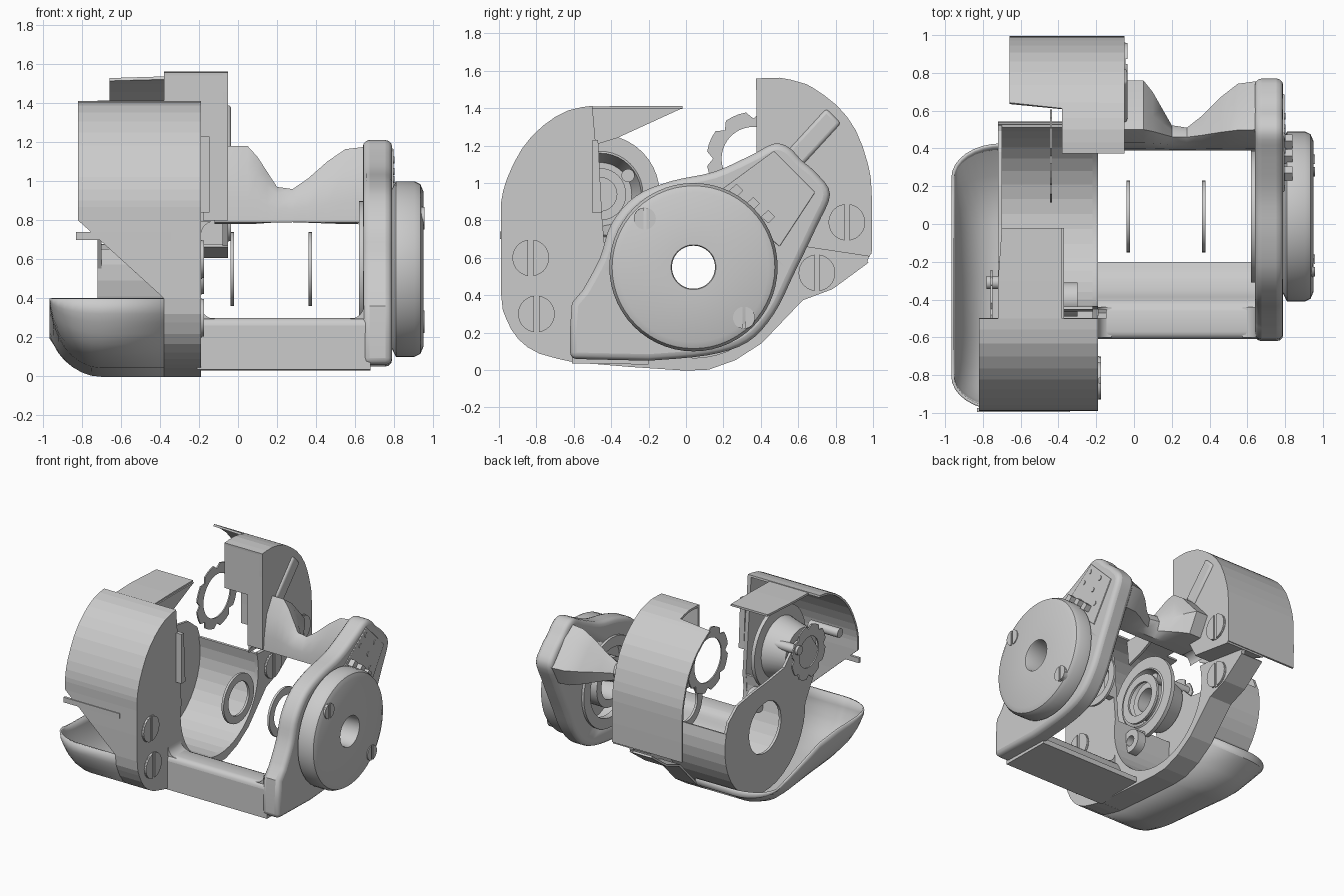
import bpy, bmesh, math
from math import sin, cos, pi, radians

if "Cube" in bpy.data.objects:
    bpy.data.objects.remove(bpy.data.objects["Cube"])

AX = (0.04, 0.55)  # main spool axis (y, z)

def finish(name, verts, faces, smooth=None, thick=0, bevel=0):
    me = bpy.data.meshes.new(name)
    me.from_pydata(verts, [], faces)
    bm = bmesh.new(); bm.from_mesh(me)
    bmesh.ops.recalc_face_normals(bm, faces=bm.faces)
    bm.to_mesh(me); bm.free()
    ob = bpy.data.objects.new(name, me)
    bpy.context.collection.objects.link(ob)
    if thick:
        m = ob.modifiers.new("shell", 'SOLIDIFY'); m.thickness = thick; m.offset = 0
    if bevel:
        m = ob.modifiers.new("round", 'BEVEL'); m.width = bevel; m.segments = 3
        m.limit_method = 'ANGLE'; m.angle_limit = radians(50)
    if smooth:
        bpy.ops.object.select_all(action='DESELECT')
        bpy.context.view_layer.objects.active = ob
        ob.select_set(True)
        bpy.ops.object.shade_smooth_by_angle(angle=radians(smooth))
    return ob

def arc(c, r, a0, a1, n):
    return [(c[0] + r * cos(radians(a0 + (a1 - a0) * i / n)),
             c[1] + r * sin(radians(a0 + (a1 - a0) * i / n))) for i in range(n + 1)]

def curve(p, k=4):
    """Smooth an open (y, z) line through its points."""
    n, out = len(p), []
    g = lambda i: p[max(0, min(n - 1, i))]
    for i in range(n - 1):
        a, b, c, d = g(i - 1), g(i), g(i + 1), g(i + 2)
        for s in range(k):
            t = s / k
            out.append(tuple(0.5 * (2 * b[j] + (c[j] - a[j]) * t + (2 * a[j] - 5 * b[j] + 4 * c[j] - d[j]) * t * t
                                    + (3 * b[j] - a[j] - 3 * c[j] + d[j]) * t ** 3) for j in (0, 1)))
    return out + [p[-1]]

def plate(name, outline, x0, x1, bevel=0, smooth=30):
    n = len(outline)
    v = [(x, y, z) for x in (x0, x1) for y, z in outline]
    f = [list(range(n)), list(range(n, 2 * n))]
    f += [(i, (i + 1) % n, n + (i + 1) % n, n + i) for i in range(n)]
    return finish(name, v, f, smooth, bevel=bevel)

def lathe(name, c, prof, n=40, teeth=0):
    """Closed (x, r) profile spun around an x axis; teeth notch the outer rim."""
    m, v, big = len(prof), [], max(r for _, r in prof)
    for i in range(n):
        a = 2 * pi * i / n
        for x, r in prof:
            k = 0.86 if teeth and r == big and i % teeth == 0 else 1
            v.append((x, c[0] + r * k * cos(a), c[1] + r * k * sin(a)))
    f = [(i * m + j, ((i + 1) % n) * m + j, ((i + 1) % n) * m + (j + 1) % m, i * m + (j + 1) % m)
         for i in range(n) for j in range(m)]
    return finish(name, v, f, None if teeth else 35)

def ring(name, c, x0, x1, ri, ro, teeth=0):
    return lathe(name, c, [(x0, ri), (x0, ro), (x1, ro), (x1, ri)], teeth=teeth)

def pin(name, c, x0, x1, r):
    return plate(name, arc(c, r, 0, 345, 23), x0, x1)

def ribbon(name, pts, thick=0.016):
    """Bent sheet from (y, z, x0, x1) stations."""
    v = [(x, p[0], p[1]) for p in pts for x in p[2:]]
    return finish(name, v, [(2 * i, 2 * i + 1, 2 * i + 3, 2 * i + 2) for i in range(len(pts) - 1)], thick=thick)

def screw(name, x, c, r):
    pin(name + "_base", c, x - 0.02, x + 0.005, r)
    for tag, a in (("left", 98), ("right", -82)):
        plate(name + "_" + tag, arc(c, r * 0.98, a, a + 164, 14), x, x + 0.015)

def fillet(name, x, z, sx, sz, y0, y1, r=.07):
    """Concave corner wedge in the spool window."""
    o = [(x, z)] + [(x + sx * r * (1 - sin(t * pi / 12)), z + sz * r * (1 - cos(t * pi / 12))) for t in range(7)]
    n = len(o)
    v = [(a, y, b) for y in (y0, y1) for a, b in o]
    finish(name, v, [list(range(n)), list(range(n, 2 * n))] +
           [(i, (i + 1) % n, n + (i + 1) % n, n + i) for i in range(n)], 30)

# right side plate with a round recess
right_outline = [(-.62, .06), (-.62, .22), (-.61, .36)] + curve(
    [(-.55, .43), (-.46, .6), (-.40, .78), (-.27, .93), (-.08, 1.01), (.15, 1.06), (.35, 1.15), (.47, 1.21),
     (.55, 1.19), (.62, 1.12), (.70, 1.05), (.77, .94), (.70, .77), (.58, .52), (.47, .3),
     (.33, .15), (.12, .08), (-.2, .05)])
right = plate("right_side_plate", right_outline, .64, .79, .035)
cut = pin("recess_cutter", AX, .5, .9, .34)
cut.hide_render = True
m = right.modifiers.new("recess", 'BOOLEAN'); m.object = cut; m.solver = 'EXACT'
bpy.context.view_layer.update()
right_mesh = bpy.data.meshes.new_from_object(right.evaluated_get(bpy.context.evaluated_depsgraph_get()))
right.modifiers.clear()
right.data = right_mesh
bpy.data.objects.remove(cut)
ring("right_inner_ring", AX, .62, .67, .27, .35)
ring("right_bearing", AX, .62, .80, .13, .19)

# round knob cover with two screws
lathe("knob_cover", AX, [(.79, .115), (.79, .41), (.81, .45), (.905, .45), (.935, .435), (.95, .4), (.95, .12), (.94, .115)], 56)
screw("knob_screw_upper", .942, (-.22, .81), .06)
screw("knob_screw_lower", .942, (.31, .28), .06)

# raised adjuster panel with studs and clips
plate("adjuster_panel", [(.17, .95), (.47, 1.17), (.69, .95), (.5, .66)], .78, .797, .005)
for i, c in enumerate([(.39, 1.05), (.46, 1.11), (.49, .95), (.57, 1.01), (.51, .83)]):
    pin(f"panel_stud_{i}", c, .79, .802, .018)
for i, (y, z) in enumerate([(.27, .96), (.36, .89), (.44, .82)]):
    plate(f"panel_clip_{i}", [(y - .04, z), (y, z + .035), (y + .035, z), (y, z - .035)], .79, .84)

# lower front crossbar, rounded on top
plate("front_crossbar", [(-.61, .035), (-.61, .26)] + arc((-.57, .26), .04, 180, 90, 4) +
      curve([(-.46, .3), (-.41, .27), (-.36, .18), (-.28, .1), (-.2, .07)]) + [(-.2, .03)], -.21, .68)

# rear thumb rest: closed section, thick at both ends and slim in the middle
full = [(.39, .79), (.40, .9), (.43, 1.06), (.50, 1.18), (.60, 1.11), (.76, .93), (.68, .78), (.5, .78)]
slim = [(.39, .79), (.395, .86), (.42, .93), (.46, .96), (.49, .94), (.51, .89), (.49, .83), (.45, .79)]
v, xs = [], [(-.12, 1), (.05, 1), (.1, .75), (.15, .4), (.2, .05), (.28, 0), (.36, .25), (.46, .65), (.55, .93), (.68, 1)]
for x, k in xs:
    v += [(x, b[0] + (a[0] - b[0]) * k, b[1] + (a[1] - b[1]) * k) for a, b in zip(full, slim)]
f = [(8 * i + j, 8 * i + (j + 1) % 8, 8 * i + 8 + (j + 1) % 8, 8 * i + 8 + j) for i in range(len(xs) - 1) for j in range(8)]
finish("thumb_rest", v, f + [list(range(8)), list(range(len(v) - 8, len(v)))], 35)

# rounded corners of the spool window
for nm, x, sx in (("left", -.19, 1), ("right", .645, -1)):
    fillet(f"lower_{nm}_fillet", x, .295, sx, 1, -.6, -.44)
    fillet(f"upper_{nm}_fillet", x, .795, sx, -1, .4, .55)

# left frame: side plate wrapping the spool opening
front = curve([(-.5, 1.405), (-.63, 1.38), (-.76, 1.30), (-.87, 1.18), (-.95, 1.02), (-.98, .9), (-.98, .8), (-.98, .4),
               (-.955, .28), (-.89, .17), (-.78, .095), (-.6, .05)], 2)
under = [(-.3, .025), (0, .005), (.12, .01), (.26, .06), (.4, .15)]
tail = [(.62, .38), (.78, .44), (.97, .58)]
plate("left_frame_plate", front + under + tail + [(.98, .61), (.62, .67)] + arc(AX, .485, 15, -192, 30), -.22, -.19)

# front outer shell, cut away diagonally on its left
ribbon("front_shell", [(y, z, -.38 - .44 * min(1, max(0, (z - .4) / .4)), -.19) for y, z in front])
ribbon("lower_shell", [(y, z, -.38, -.19) for y, z in front[-1:] + under + tail])
ribbon("shell_top_flap", [(-.52, 1.4, -.72, -.38), (-.3, 1.405, -.72, -.38), (-.02, 1.405, -.7, -.38)])
plate("shell_top_gusset", [(-.52, 1.4), (-.02, 1.4), (-.37, 1.24), (-.5, 1.2)], -.39, -.37)
plate("front_trim_strip", [(-.995, .70), (-.995, .74), (-.975, .74), (-.975, .70)], -.83, -.34)

# rounded lower left bowl with its rim falling toward the back
rim = [p for p in front if p[1] <= .41] + under + [(.42, .2)]
steps, n, v = 8, len(rim), []
for s in range(-1, steps + 1):
    t = max(s, 0) / steps * pi / 2
    x = -.379 if s < 0 else -.7 - .26 * sin(t)
    for y, z in rim:
        top = .4 - .2 * min(1, max(0, (y + .4) / .8))
        v.append((x, -.28 + (y + .28) * (1 - .25 * (1 - cos(t))), top - (top - z) * max(cos(t), .04)))
f = [(s * n + i, s * n + i + 1, (s + 1) * n + i + 1, (s + 1) * n + i) for s in range(steps + 1) for i in range(n - 1)]
finish("lower_bowl", v, f, 22, thick=.015)

# spool cup: faceted wall and end plate with a hole
ribbon("spool_cup_wall", [(y, z, -.72, -.2) for y, z in arc(AX, .495, 15, -192, 22)])
end = arc(AX, .5, 25, -180, 24) + [(-.58, .75), (-.62, .93), (-.5, 1.1), (-.33, 1.06), (-.2, .93), (0, .9), (.2, .88), (.38, .85)]
hole = [(AX[0] + .2 * cos(a), AX[1] + .2 * sin(a)) for a in (math.atan2(z - AX[1], y - AX[0]) for y, z in end)]
n = len(end)
finish("spool_cup_end", [(-.71, y, z) for y, z in end + hole],
       [(i, (i + 1) % n, n + (i + 1) % n, n + i) for i in range(n)], thick=.02)

# spool rings
for x in (-.03, .37):
    ring(f"spool_ring_{'left' if x < 0 else 'right'}", AX, x - .009, x + .009, .13, .19)

# toothed rings, bearing and pins inside the left housing
ring("upper_toothed_ring", (.36, 1.13), -.445, -.435, .17, .25, teeth=5)
ring("front_toothed_ring", (-.45, .97), -.76, -.75, .12, .21, teeth=5)
B = (-.46, .94)
ring("front_bearing_plate", B, -.50, -.47, .22, .32)
lathe("front_bearing_cup", B, [(-.68, .1), (-.68, .19), (-.48, .24), (-.46, .22), (-.6, .17), (-.6, .1)])
ring("front_bearing", B, -.6, -.5, .09, .14)
for i, (y, z, a, b) in enumerate([(-.31, 1.04, -.78, -.45), (-.84, .97, -.76, -.5)]):
    pin(f"housing_pin_{i}", (y, z), a, b, .035)
ring("small_bushing", (-.4, .5), -.37, -.3, .04, .09)
plate("front_edge_lug", [(-.5, .84), (-.5, 1.23), (-.47, 1.23), (-.45, .84)], -.19, -.145)

# rear upper housing: skin, stepped front wall and side cheek
back = curve([(.375, 1.55), (.5, 1.555), (.61, 1.53), (.67, 1.505), (.8, 1.41), (.9, 1.28), (.965, 1.1), (.985, .95), (.985, .62)], 2)
ribbon("rear_shell", [(y, z, -.66 if y > .63 else -.38, -.05) for y, z in back])
ribbon("rear_front_wall", [(.385, 1.55, -.38, -.05), (.385, 1.2, -.38, -.05)])
ribbon("rear_front_wall_lower", [(.385, 1.2, -.18, -.05), (.385, .8, -.18, -.05)])
plate("rear_cheek", back + [(.62, .67), (.56, .78), (.39, .8), (.38, 1.1)], -.08, -.05)
ribbon("rear_lower_ledge", [(.985, .615, -.38, -.05), (.62, .67, -.2, -.05)])

# diagonal rib across the rear cheek
a, b, w = (.57, 1.12), (.79, 1.36), .04
plate("rear_diagonal_rib", [(a[0] - w, a[1] + w), (b[0] - w, b[1] + w), (b[0] + w, b[1] - w), (a[0] + w, a[1] - w)],
      -.1, -.035, .02)

# slotted frame screws
for nm, x, y, z in (("front_upper", -.19, -.83, .6), ("front_lower", -.19, -.8, .3),
                    ("rear_lower", -.19, .7, .52), ("rear_upper", -.05, .86, .79)):
    screw(nm + "_screw", x, (y, z), .1)
